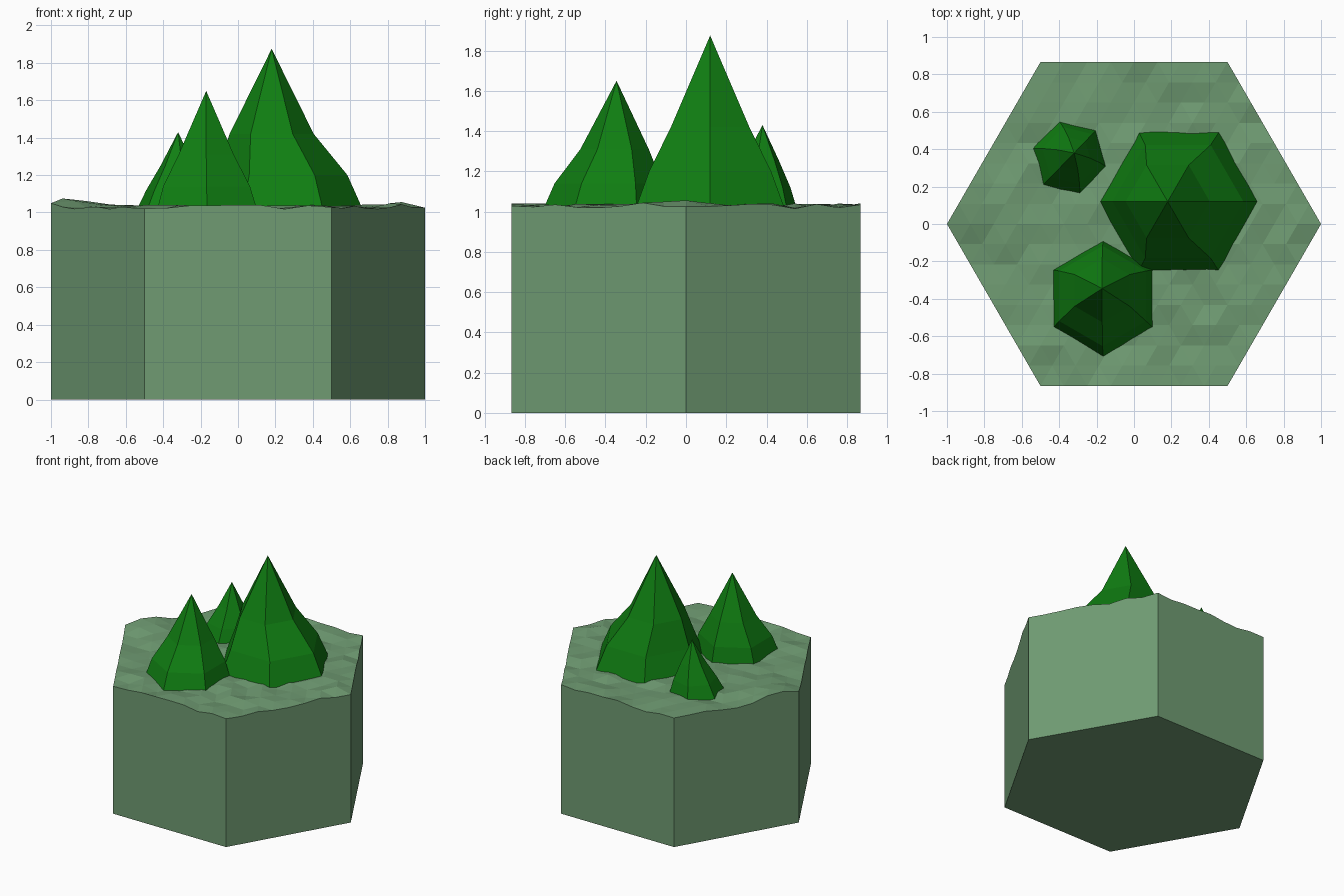
import bpy, bmesh, math, random
from mathutils import Vector

if "Cube" in bpy.data.objects:
    bpy.data.objects.remove(bpy.data.objects["Cube"])

random.seed(4)


def material(name, rgb):
    m = bpy.data.materials.new(name)
    m.diffuse_color = (*rgb, 1)
    m.use_nodes = True
    m.node_tree.nodes["Principled BSDF"].inputs["Base Color"].default_value = m.diffuse_color
    return m


def finish(bm, name, mat):
    bmesh.ops.recalc_face_normals(bm, faces=bm.faces)
    mesh = bpy.data.meshes.new(name)
    bm.to_mesh(mesh)
    bm.free()
    mesh.materials.append(mat)
    obj = bpy.data.objects.new(name, mesh)
    bpy.context.collection.objects.link(obj)
    return obj


grass = material("grass", (0.16, 0.33, 0.17))
leaves = material("leaves", (0.005, 0.21, 0.006))


# Hexagonal ground block with an uneven top
def ground_tile(n=8):
    bm = bmesh.new()
    top = {}
    for i in range(-n, n + 1):
        for j in range(-n, n + 1):
            if abs(i + j) > n:
                continue
            x, y = (i + j / 2) / n, j * math.sqrt(0.75) / n
            z = 1.027 + random.uniform(-0.014, 0.014)
            z += 0.06 * math.exp(-((x + 0.92) ** 2 + (y - 0.12) ** 2) / 0.03)
            z += 0.02 * math.exp(-((x - 0.85) ** 2 + y ** 2) / 0.03)
            top[i, j] = bm.verts.new((x, y, z))
    for i, j in top:
        for tri in (((i, j), (i + 1, j), (i, j + 1)),
                    ((i + 1, j), (i + 1, j - 1), (i, j))):
            if all(k in top for k in tri):
                bm.faces.new([top[k] for k in tri])
    # Side walls follow the uneven rim
    corners = [(1, 0), (0, 1), (-1, 1), (-1, 0), (0, -1), (1, -1)]
    base = [bm.verts.new((math.cos(k * math.pi / 3), math.sin(k * math.pi / 3), 0))
            for k in range(6)]
    for k in range(6):
        a, b = corners[k], corners[(k + 1) % 6]
        rim = [top[a[0] * (n - s) + b[0] * s, a[1] * (n - s) + b[1] * s]
               for s in range(n + 1)]
        bm.faces.new([base[(k + 1) % 6], base[k]] + rim)
    bm.faces.new(base[::-1])
    return finish(bm, "ground_tile", grass)


# Six-sided tree lofted through rings of (x, y, z, radius) up to a point
def tree(name, rings, apex, phase):
    bm = bmesh.new()
    loops = []
    for x, y, z, r in rings:
        angles = [math.radians(phase + 60 * k) for k in range(6)]
        loops.append([bm.verts.new((x + r * math.cos(a), y + r * math.sin(a), z))
                      for a in angles])
    tip = bm.verts.new(apex)
    bm.faces.new(loops[0][::-1])
    for k in range(6):
        m = (k + 1) % 6
        for lo, hi in zip(loops, loops[1:]):
            bm.faces.new((lo[k], lo[m], hi[m], hi[k]))
        bm.faces.new((loops[-1][k], loops[-1][m], tip))
    return finish(bm, name, leaves)


ground_tile()
tree("large_tree",
     [(0.24, 0.12, 1.01, 0.43), (0.235, 0.12, 1.20, 0.35), (0.18, 0.12, 1.42, 0.225)],
     (0.18, 0.12, 1.875), 0)
tree("medium_tree",
     [(-0.165, -0.40, 1.01, 0.31), (-0.168, -0.385, 1.14, 0.268), (-0.17, -0.355, 1.31, 0.17)],
     (-0.17, -0.345, 1.65), 30)
tree("small_tree",
     [(-0.345, 0.355, 1.01, 0.205), (-0.335, 0.365, 1.12, 0.16), (-0.325, 0.375, 1.25, 0.092)],
     (-0.32, 0.38, 1.43), 46)
